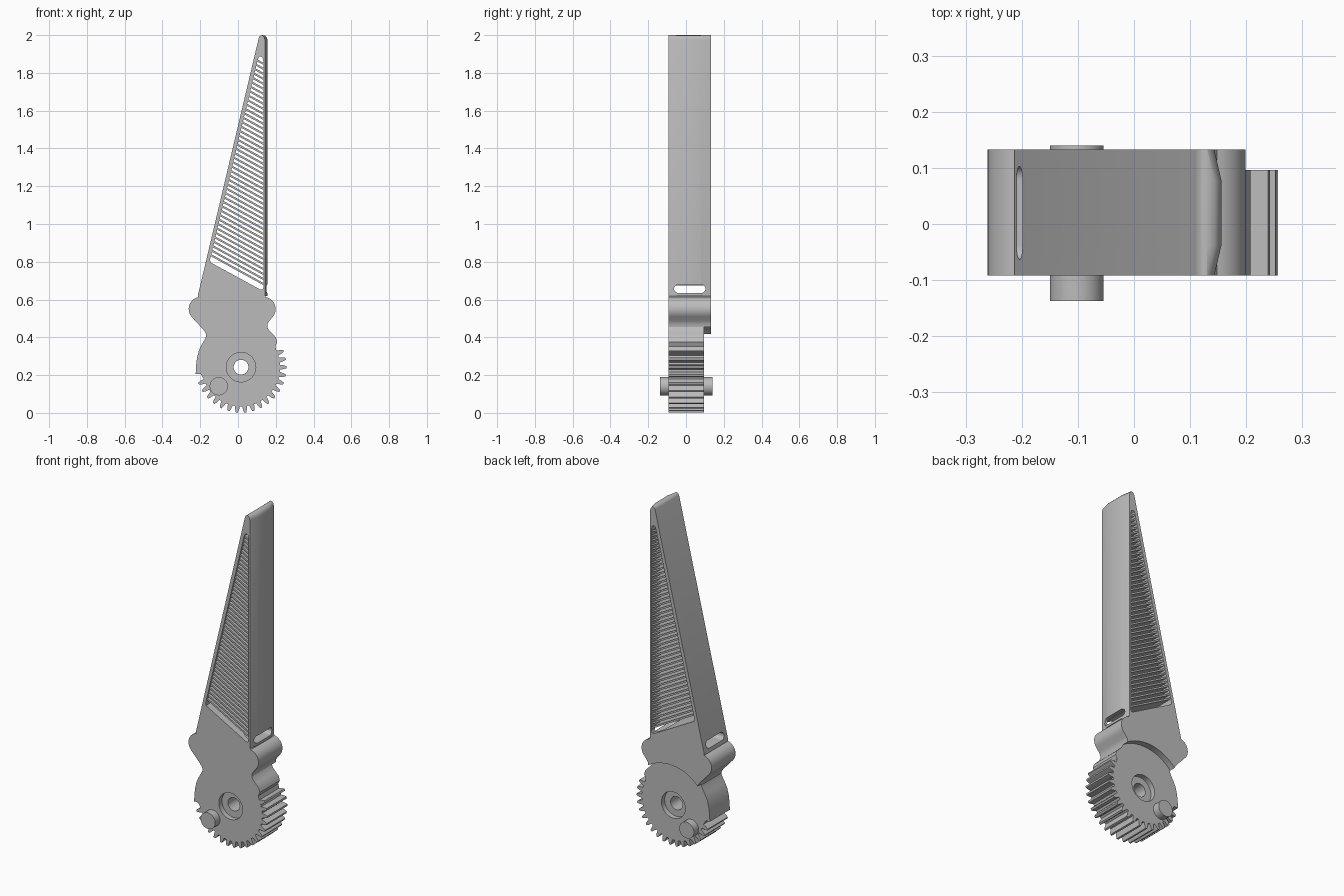
import bpy, bmesh, math

if "Cube" in bpy.data.objects:
    bpy.data.objects.remove(bpy.data.objects["Cube"])

GX, GZ = 0.016, 0.242            # gear centre
Y0, Y1, YG = -0.092, 0.133, 0.096  # front, back, back of gear

grey = bpy.data.materials.new("plain grey")
grey.diffuse_color = (0.5, 0.5, 0.5, 1)
grey.use_nodes = True
grey.node_tree.nodes["Principled BSDF"].inputs["Base Color"].default_value = grey.diffuse_color


def arc(cx, cz, r, a0, a1, n):
    """Points on an arc in the xz plane, angles in degrees."""
    return [(cx + r * math.cos(math.radians(a0 + (a1 - a0) * i / n)),
             cz + r * math.sin(math.radians(a0 + (a1 - a0) * i / n))) for i in range(n + 1)]


def circle(cx, cz, r, n=64):
    return arc(cx, cz, r, 0, 360, n)[:-1]


def loft(name, layers, axis="y"):
    """Skin a stack of (depth, outline) layers with the same point count."""
    bm = bmesh.new()
    rings = []
    for d, pts in layers:
        rings.append([bm.verts.new((a, d, b) if axis == "y" else (d, a, b)) for a, b in pts])
    n = len(rings[0])
    for lo, hi in zip(rings, rings[1:]):
        for i in range(n):
            j = (i + 1) % n
            bm.faces.new((lo[i], lo[j], hi[j], hi[i]))
    bm.faces.new(rings[0])
    bm.faces.new(rings[-1])
    bmesh.ops.recalc_face_normals(bm, faces=bm.faces)
    me = bpy.data.meshes.new(name)
    bm.to_mesh(me)
    bm.free()
    me.materials.append(grey)
    ob = bpy.data.objects.new(name, me)
    bpy.context.collection.objects.link(ob)
    return ob


def prism(name, pts, y0, y1, axis="y"):
    return loft(name, [(y0, pts), (y1, pts)], axis)


def activate(ob):
    bpy.ops.object.select_all(action="DESELECT")
    ob.select_set(True)
    bpy.context.view_layer.objects.active = ob


def cut(ob, cutter):
    cutter.hide_render = True
    mod = ob.modifiers.new("cut", "BOOLEAN")
    mod.operation, mod.solver, mod.object = "DIFFERENCE", "EXACT", cutter
    activate(ob)
    bpy.ops.object.modifier_apply(modifier=mod.name)
    bpy.data.objects.remove(cutter)


def smooth(ob):
    activate(ob)
    bpy.ops.object.shade_smooth_by_angle(angle=math.radians(30))


# Gear head: toothed sector, waist and two rounded shoulders in one outline
pitch = 360 / 34
outline = []
for k in range(-7, 11):
    a = 270 + pitch * (k + 0.5)
    for f, r in ((-0.34, 0.207), (-0.25, 0.225), (-0.12, 0.241),
                 (0.12, 0.241), (0.25, 0.225), (0.34, 0.207)):
        t = math.radians(a + f * pitch)
        outline.append((GX + r * math.cos(t), GZ + r * math.sin(t)))
outline += [(0.197, 0.352), (0.208, 0.375), (0.2, 0.4), (0.18, 0.421), (0.163, 0.438),
            (0.155, 0.455), (0.157, 0.472), (0.166, 0.487)]
outline += arc(0.135, 0.55, 0.064, -40, 78, 14)
outline += [(0.143, 0.62), (-0.213, 0.62)]
outline += arc(-0.197, 0.55, 0.064, 104, 220, 14)
outline += [(-0.185, 0.442), (-0.172, 0.424), (-0.168, 0.41), (-0.175, 0.39), (-0.192, 0.362),
            (-0.207, 0.33), (-0.217, 0.29), (-0.222, 0.25), (-0.224, 0.207), (-0.198, 0.207)]
head = prism("gear_head", outline, Y0, Y1)
cut(head, prism("back_recess", circle(GX, GZ, 0.255, 96), YG, 0.3))

# Hub: through hole with a counterbore on both sides
cut(head, prism("bore", circle(GX, GZ, 0.039, 48), -0.3, 0.3))
cut(head, prism("front_counterbore", circle(GX, GZ, 0.078), -0.3, Y0 + 0.03))
cut(head, prism("back_counterbore", circle(GX, GZ, 0.078), YG - 0.03, 0.3))
smooth(head)

# Pin through the gear
smooth(prism("pin", circle(-0.102, 0.141, 0.048, 48), -0.137, 0.14))


# Blade: tapered body with a slightly bevelled right face
def blade_outline(xr):
    return [(-0.213, 0.62), (xr, 0.62), (xr, 1.975), (xr - 0.004, 1.988), (xr - 0.012, 1.997),
            (0.13, 2.0), (0.122, 1.999), (0.115, 1.994), (0.11, 1.985)]


blade = loft("blade", [(y, blade_outline(x)) for y, x in
                       ((Y0, 0.143), (-0.037, 0.156), (0.077, 0.156), (Y1, 0.143))])

# Window through the blade and the cross slot near its root
window = [(-0.146, 0.797), (0.118, 0.653), (0.128, 0.652), (0.134, 0.662), (0.134, 1.865),
          (0.129, 1.882), (0.119, 1.888), (0.109, 1.882), (0.104, 1.868), (-0.148, 0.812)]
cut(blade, prism("window_cutter", window, -0.3, 0.3))
slot = arc(0.081, 0.657, 0.022, -90, 90, 12) + arc(-0.041, 0.657, 0.022, 90, 270, 12)
cut(blade, prism("slot_cutter", slot, -0.5, 0.5, "x"))
smooth(blade)

# Slanted slats filling the window
slope, lean, xr = 0.55, 0.2366, 0.137


def left_end(zr):
    """Where a slat line that ends at (xr, zr) meets the left wall."""
    x = (-0.2 + lean * (zr + slope * xr - 0.62)) / (1 + lean * slope)
    return x, zr - slope * (x - xr)


z, step, thick, i = 0.675, 0.0265, 0.0115, 1
while z < 1.86:
    prism(f"slat_{i}", [(xr, z), (xr, z + thick), left_end(z + thick), left_end(z)],
          Y0 + 0.006, Y1 - 0.006)
    z += step
    i += 1
